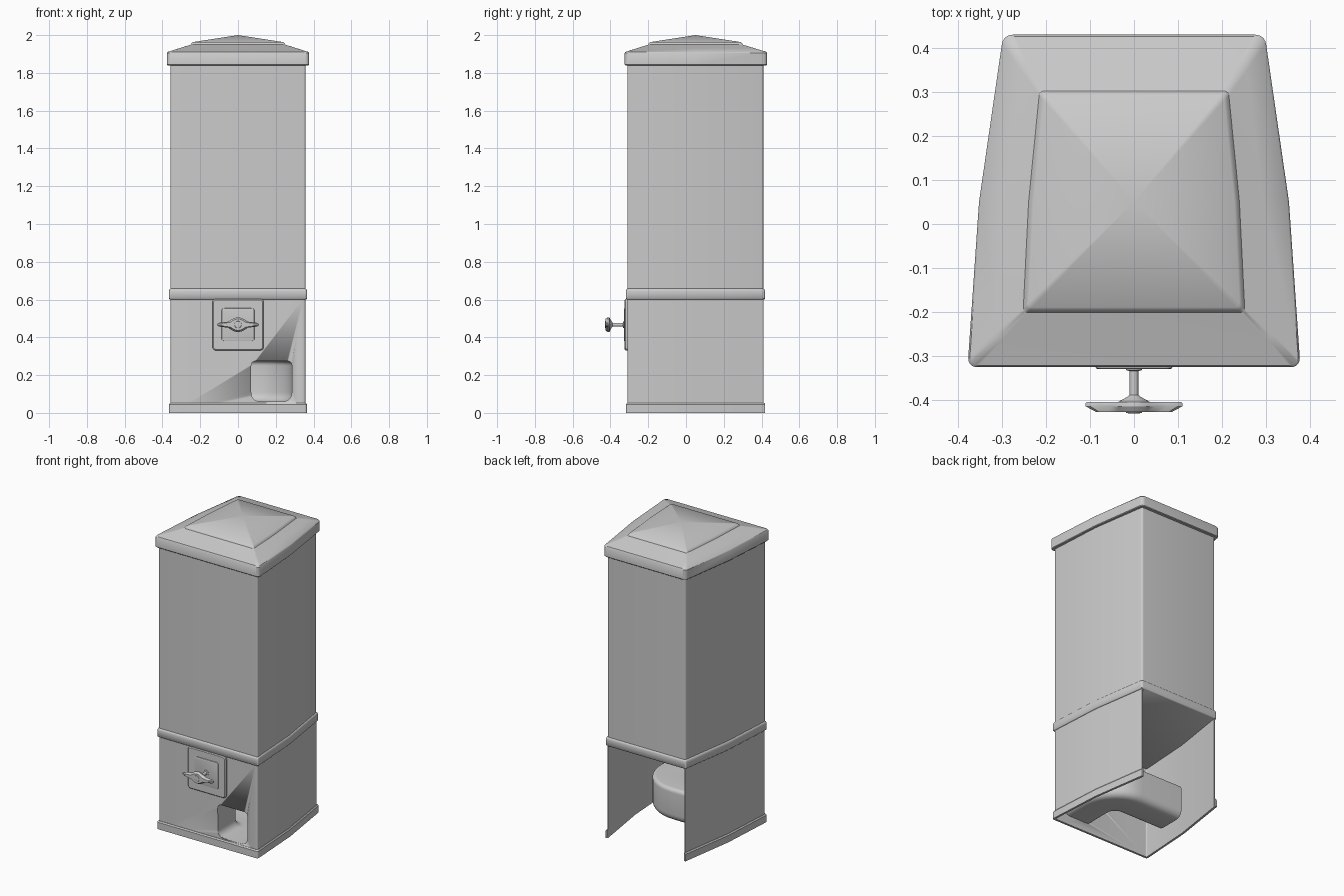
import bpy, math
from mathutils import Vector

if "Cube" in bpy.data.objects:
    bpy.data.objects.remove(bpy.data.objects["Cube"])

metal = bpy.data.materials.new("grey_metal")
metal.diffuse_color = (0.6, 0.6, 0.6, 1)
metal.use_nodes = True
metal.node_tree.nodes["Principled BSDF"].inputs["Base Color"].default_value = metal.diffuse_color


def make(name, verts, faces, angle=30):
    me = bpy.data.meshes.new(name)
    me.from_pydata([tuple(v) for v in verts], [], faces)
    me.materials.append(metal)
    me.shade_smooth()
    me.set_sharp_from_angle(angle=math.radians(angle))
    ob = bpy.data.objects.new(name, me)
    bpy.context.collection.objects.link(ob)
    return ob


def loft(name, rings, start=True, end=True, angle=30):
    """Skin closed rings of equal count; a one-point last ring makes an apex."""
    n = len(rings[0])
    apex = len(rings[-1]) == 1
    verts = [v for r in rings for v in r]
    faces = []
    for k in range(len(rings) - (2 if apex else 1)):
        for i in range(n):
            j = (i + 1) % n
            faces.append((k * n + i, k * n + j, k * n + n + j, k * n + n + i))
    top = (len(rings) - (2 if apex else 1)) * n
    if apex:
        faces += [(top + i, top + (i + 1) % n, top + n) for i in range(n)]
    elif end:
        faces.append(tuple(top + i for i in range(n)))
    if start:
        faces.append(tuple(reversed(range(n))))
    return make(name, verts, faces, angle)


def rounded(corners, radii, steps=5):
    """2D polygon with softened corners (radius 0 keeps a plain point)."""
    out, n = [], len(corners)
    for i in range(n):
        p = Vector(corners[i])
        if radii[i] == 0:
            out.append(p)
            continue
        a = p + (Vector(corners[i - 1]) - p).normalized() * radii[i]
        b = p + (Vector(corners[(i + 1) % n]) - p).normalized() * radii[i]
        for s in range(steps + 1):
            t = s / steps
            w = 0.83 * 2 * t * (1 - t)      # rational weight for a circular corner
            q = (1 - t) ** 2 + w + t * t
            out.append((a * (1 - t) ** 2 + p * w + b * t * t) / q)
    return out


def plan(front, mid, back, y0, ym, y1, r):
    """Plan outline: wide front, bent sides, narrow back."""
    c = [(-front, y0), (front, y0), (mid, ym), (back, y1), (-back, y1), (-mid, ym)]
    return rounded(c, [r, r, 0, r, r, 0])


def body_plan(d, r=0.012):
    return plan(0.358 + d, 0.336 + d, 0.281 + d, -0.31 - d, 0.05, 0.41 + d, r)


def at_z(pts, z):
    return [(p[0], p[1], z) for p in pts]


def at_y(pts, y):
    return [(p[0], y, p[1]) for p in pts]


def u_wall(name, d, thick, levels):
    """Front and side wall with open back; levels are (z, extra offset)."""
    rings = []
    for z, e in levels:
        def side(o, r):
            f, m, b, y = 0.358 + o, 0.336 + o, 0.281 + o, -0.31 - o
            c = [(-b, 0.41 + d), (-m, 0.05), (-f, y), (f, y), (m, 0.05), (b, 0.41 + d)]
            return rounded(c, [0, 0, r, r, 0, 0])
        rings.append(at_z(side(d + e, 0.014) + side(d - thick, 0.008)[::-1], z))
    return loft(name, rings)


# Tall upper container, closed floor
loft("upper_body", [at_z(body_plan(0), 0.602), at_z(body_plan(0), 1.87)])

# Ring between the two halves
loft("middle_trim", [at_z(body_plan(d), z) for d, z in
     [(0.004, 0.601), (0.008, 0.605), (0.008, 0.645), (0.005, 0.655), (0, 0.658)]], angle=50)

# Lid: lip, sloping rim, raised pyramid
lip = (0.378, 0.352, 0.297, -0.325, 0.05, 0.43)
inner = (0.248, 0.236, 0.212, -0.197, 0.05, 0.298)


def lid_ring(t, z, shrink=0):
    v = [a + (b - a) * t for a, b in zip(lip, inner)]
    for k, s in enumerate((-1, -1, -1, 1, 0, -1)):
        v[k] += s * shrink
    return at_z(plan(*v, 0.022 - 0.012 * t), z)


loft("lid", [lid_ring(0, 1.84, 0.004), lid_ring(0, 1.844), lid_ring(0, 1.905),
             lid_ring(0, 1.911, 0.004), lid_ring(0.5, 1.93), lid_ring(0.97, 1.949),
             lid_ring(1, 1.958, 0.002), lid_ring(1, 1.963, 0.008), [(0, 0.05, 2.0)]], angle=35)

# Lower cabinet: open back and bottom, outlet hole in front
cabinet = u_wall("lower_body", 0, 0.006, [(0.0, 0), (0.602, 0)])
u_wall("bottom_trim", 0.008, 0.012, [(0, 0), (0.045, 0), (0.053, -0.006)])


def outlet(w, cx=0.0, cz=0.0):
    return rounded([(cx - w, cz - 0.1075), (cx + w, cz - 0.1075),
                    (cx + w, cz + 0.1075), (cx - w, cz + 0.1075)],
                   [0.05, 0.05, 0.025, 0.025], 6)


CX, CZ = 0.1775, 0.167
cutter = loft("outlet_cutter", [at_y(outlet(0.1075, CX, CZ), y) for y in (-0.25, -0.4)])
cutter.hide_render = True
cutter.hide_viewport = True
cut = cabinet.modifiers.new("outlet_hole", "BOOLEAN")
cut.operation, cut.object, cut.solver = "DIFFERENCE", cutter, "EXACT"

# Chute: runs back from the outlet, then bends left
path = [((CX, -0.309), 0), ((CX, -0.14), 0)]
for k in range(1, 11):
    a = math.pi / 2 * k / 10
    path.append(((0.03 + 0.1475 * math.cos(a), -0.14 + 0.1475 * math.sin(a)), a))
path.append(((-0.27, 0.0075), math.pi / 2))
rings = [[(x + p[0] * math.cos(a), y + p[0] * math.sin(a), CZ + p[1])
          for p in outlet(0.1075)] for (x, y), a in path]
loft("chute", rings, start=False)


# Coin plate with raised inner panel
def square(h, cz, r):
    return rounded([(-h, cz - h), (h, cz - h), (h, cz + h), (-h, cz + h)], [r] * 4)


loft("coin_plate", [at_y(square(h, 0.467, 0.018), y) for h, y in
     [(0.136, -0.305), (0.136, -0.32), (0.131, -0.325)]])
loft("coin_panel", [at_y(square(h, 0.467, 0.015), y) for h, y in
     [(0.088, -0.322), (0.086, -0.328), (0.083, -0.329)]])


# Turning knob: flanged shaft and winged grip
def circle(r, y, n=24):
    return [(r * math.cos(2 * math.pi * i / n), y, 0.467 + r * math.sin(2 * math.pi * i / n))
            for i in range(n)]


loft("knob_shaft", [circle(r, y) for r, y in
     [(0.018, -0.322), (0.018, -0.332), (0.010, -0.334), (0.010, -0.388),
      (0.016, -0.393), (0.036, -0.404), (0.036, -0.408)]])


def wing(s, y):
    half = [(0.11, 0.004), (0.10, 0.010), (0.075, 0.013), (0.052, 0.016),
            (0.036, 0.027), (0.018, 0.036)]
    q = [(x * s, z * s) for x, z in half]
    pts = q + [(0, 0.039 * s)] + [(-x, z) for x, z in q[::-1]]
    pts += [(-x, -z) for x, z in q] + [(0, -0.039 * s)] + [(x, -z) for x, z in q[::-1]]
    return [(x, y, 0.467 + z) for x, z in pts]


loft("knob_grip", [wing(s, y) for s, y in
     [(0.97, -0.404), (1, -0.407), (1, -0.414), (0.78, -0.427), (0.6, -0.427)]])
loft("knob_button", [circle(r, y) for r, y in
     [(0.02, -0.425), (0.018, -0.429), (0.012, -0.43)]])
